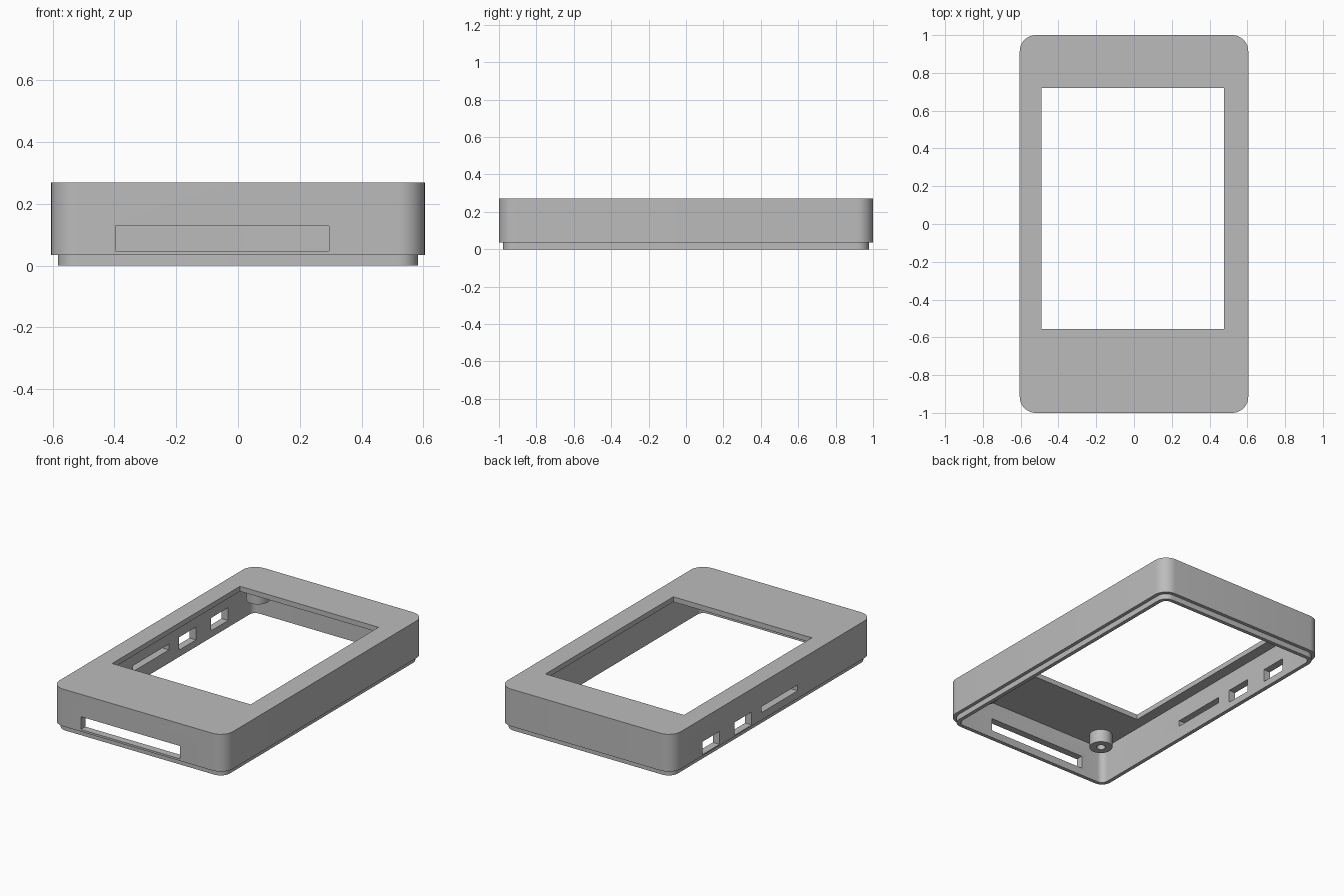
import bpy, bmesh
from math import sin, cos, pi, radians

if "Cube" in bpy.data.objects:
    bpy.data.objects.remove(bpy.data.objects["Cube"])

HALF_X, HALF_Y, TOP = 0.605, 1.0, 0.27
CEILING, LIP_Z = 0.238, 0.035
LIP, WALL, RADIUS = 0.022, 0.046, 0.085

grey = bpy.data.materials.new("plain_grey")
grey.use_nodes = True
grey.diffuse_color = (0.5, 0.5, 0.5, 1)
grey.node_tree.nodes["Principled BSDF"].inputs["Base Color"].default_value = (0.5, 0.5, 0.5, 1)


def rounded_outline(inset, z, steps=10):
    """Rounded rectangle, inset from the outer walls."""
    r = RADIUS - inset
    points = []
    for corner, (sx, sy) in enumerate([(1, 1), (-1, 1), (-1, -1), (1, -1)]):
        for i in range(steps + 1):
            a = (corner + i / steps) * pi / 2
            points.append((sx * (HALF_X - RADIUS) + r * cos(a),
                           sy * (HALF_Y - RADIUS) + r * sin(a), z))
    return points


def circle(r, z, x, y, steps=32):
    return [(x + r * cos(2 * pi * i / steps), y + r * sin(2 * pi * i / steps), z)
            for i in range(steps)]


def solid_from_rings(name, outlines):
    """Bridge successive closed outlines and cap both ends."""
    bm = bmesh.new()
    rings = [[bm.verts.new(p) for p in outline] for outline in outlines]
    for a, b in zip(rings, rings[1:]):
        for i in range(len(a)):
            j = (i + 1) % len(a)
            bm.faces.new((a[i], a[j], b[j], b[i]))
    bm.faces.new(rings[0])
    bm.faces.new(rings[-1])
    bmesh.ops.recalc_face_normals(bm, faces=bm.faces)
    mesh = bpy.data.meshes.new(name)
    bm.to_mesh(mesh)
    bm.free()
    mesh.materials.append(grey)
    obj = bpy.data.objects.new(name, mesh)
    bpy.context.collection.objects.link(obj)
    return obj


def activate(obj):
    bpy.ops.object.select_all(action="DESELECT")
    obj.select_set(True)
    bpy.context.view_layer.objects.active = obj


def cut_box(obj, x, y, z):
    """Cut a box given by its x, y and z ranges."""
    outlines = [[(x[0], y[0], h), (x[1], y[0], h), (x[1], y[1], h), (x[0], y[1], h)] for h in z]
    cutter = solid_from_rings("cutter", outlines)
    cutter.hide_render = True
    mod = obj.modifiers.new("cut", "BOOLEAN")
    mod.operation, mod.solver, mod.object = "DIFFERENCE", "EXACT", cutter
    activate(obj)
    bpy.ops.object.modifier_apply(modifier=mod.name)
    bpy.data.objects.remove(cutter)


# Hollow shell with a stepped lip around its open bottom
section = [(0, TOP), (0, LIP_Z), (LIP, LIP_Z), (LIP, 0), (WALL, 0), (WALL, CEILING)]
shell = solid_from_rings("case_shell", [rounded_outline(i, z) for i, z in section])

# Screen opening in the top
cut_box(shell, (-0.49, 0.477), (-0.555, 0.72), (0.2, 0.35))
# Wide slot in the front wall
cut_box(shell, (-0.397, 0.295), (-1.1, -0.9), (0.048, 0.129))
# Two ports and a thin slot in the right wall
side = (-0.7, -0.52)
for y in [(0.53, 0.70), (0.21, 0.38)]:
    cut_box(shell, side, y, (0.043, 0.124))
cut_box(shell, side, (-0.25, 0.11), (0.083, 0.12))

# Hollow screw posts hanging from the ceiling in each corner
parts = [shell]
post_section = [(0.068, CEILING + 0.004), (0.068, 0.155), (0.026, 0.155), (0.026, 0.23)]
for x, side_name in [(-0.445, "right"), (0.445, "left")]:
    for y, end_name in [(-0.835, "front"), (0.835, "back")]:
        parts.append(solid_from_rings(f"screw_post_{end_name}_{side_name}",
                                      [circle(r, z, x, y) for r, z in post_section]))

for part in parts:
    activate(part)
    bpy.ops.object.shade_smooth_by_angle(angle=radians(30))
